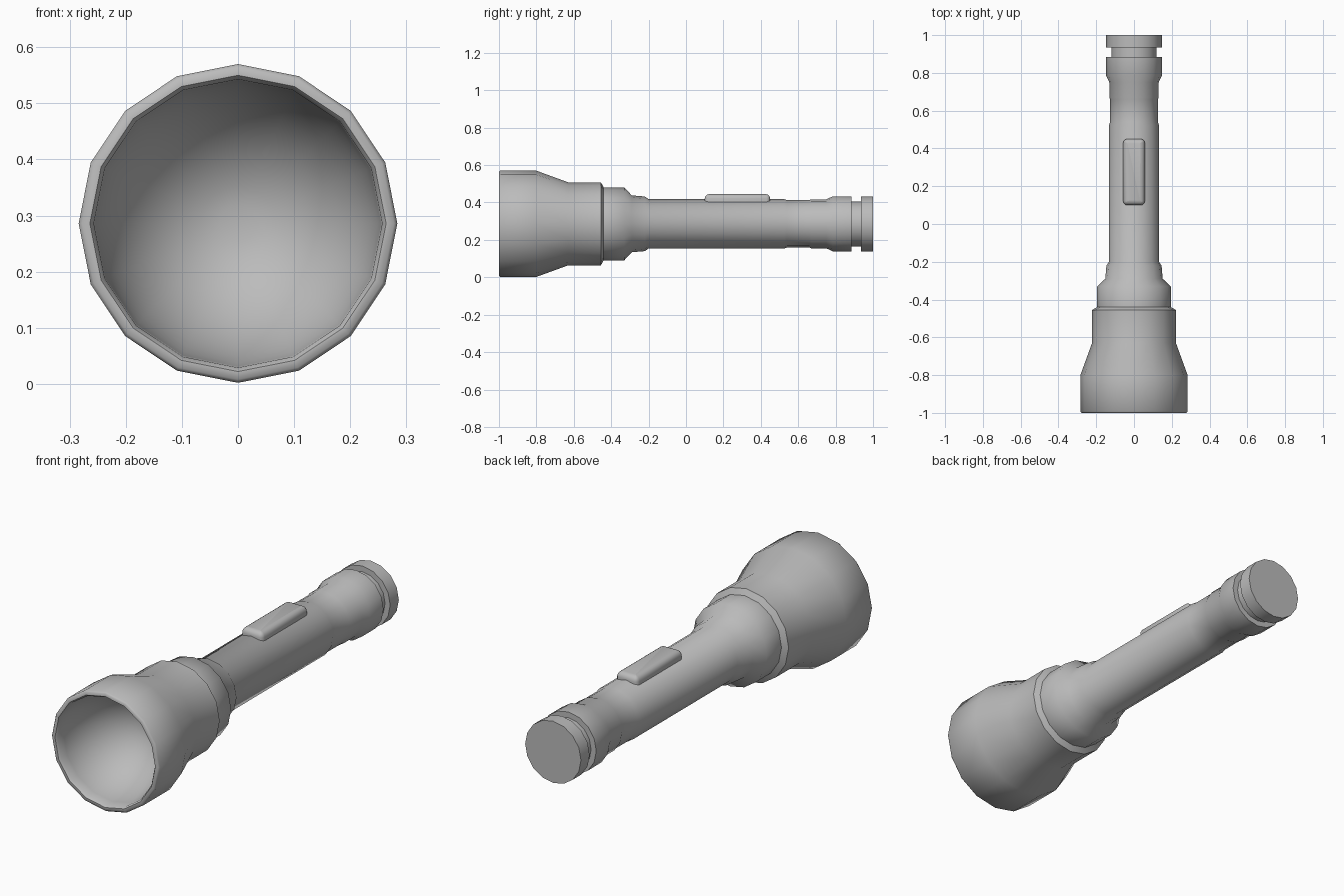
import bpy
import bmesh
import math

cube = bpy.data.objects.get("Cube")
if cube:
    bpy.data.objects.remove(cube, do_unlink=True)

AXIS_Z = 0.286
SIDES = 16

grey = bpy.data.materials.new("plain grey")
grey.use_nodes = True
grey.diffuse_color = (0.5, 0.5, 0.5, 1)
grey.node_tree.nodes["Principled BSDF"].inputs["Base Color"].default_value = (0.5, 0.5, 0.5, 1)


def finish(name, bm, angle):
    """Turn a bmesh into a smooth grey object."""
    bmesh.ops.recalc_face_normals(bm, faces=bm.faces)
    mesh = bpy.data.meshes.new(name)
    bm.to_mesh(mesh)
    bm.free()
    mesh.materials.append(grey)
    obj = bpy.data.objects.new(name, mesh)
    bpy.context.collection.objects.link(obj)
    bpy.ops.object.select_all(action='DESELECT')
    obj.select_set(True)
    bpy.context.view_layer.objects.active = obj
    bpy.ops.object.shade_smooth_by_angle(angle=math.radians(angle))
    return obj


def lathe(name, profile, angle=50):
    """Spin (y, radius) points around the long axis; close both ends."""
    bm = bmesh.new()
    rings = []
    for y, r in profile:
        ring = []
        for i in range(SIDES):
            a = math.tau * i / SIDES
            ring.append(bm.verts.new((r * math.sin(a), y, AXIS_Z + r * math.cos(a))))
        rings.append(ring)
    for a, b in zip(rings, rings[1:]):
        for i in range(SIDES):
            j = (i + 1) % SIDES
            bm.faces.new((a[i], a[j], b[j], b[i]))
    bm.faces.new(rings[0])
    bm.faces.new(rings[-1])
    return finish(name, bm, angle)


# Reflector bowl, running from its deep centre out to the rim
bowl = []
for k in range(1, 13):
    t = math.pi / 2 * k / 12
    bowl.append((-0.99 + 0.32 * math.cos(t), 0.257 * math.sin(t)))

# Rounded rim, flared head and stepped collar
head = [(-1, 0.264), (-1, 0.278), (-0.993, 0.284), (-0.8, 0.284),
        (-0.63, 0.222), (-0.455, 0.222), (-0.44, 0.195), (-0.33, 0.195),
        (-0.29, 0.152), (-0.22, 0.146), (-0.2, 0.132)]

# Handle tube, grip step and tail shoulder
handle = [(0.525, 0.132), (0.54, 0.127), (0.66, 0.127), (0.67, 0.131),
          (0.75, 0.131), (0.785, 0.147), (0.885, 0.147), (0.885, 0.12), (0.94, 0.12)]
lathe("torch_body", bowl + head + handle)

# Tail cap beyond the groove
lathe("tail_cap", [(0.935, 0.147), (1, 0.147)])

# Sliding switch: a rounded block on top of the handle
bm = bmesh.new()
bmesh.ops.create_cube(bm, size=1)
for v in bm.verts:
    v.co.x *= 0.114
    v.co.y = 0.275 + v.co.y * 0.35
    v.co.z = 0.413 + v.co.z * 0.064
upright = [e for e in bm.edges if abs(e.verts[0].co.z - e.verts[1].co.z) > 0.01]
bmesh.ops.bevel(bm, geom=upright, offset=0.02, segments=3, profile=0.5, affect='EDGES')
rim = [e for e in bm.edges if all(v.co.z > 0.44 for v in e.verts)]
bmesh.ops.bevel(bm, geom=rim, offset=0.025, segments=4, profile=0.5,
                affect='EDGES', clamp_overlap=False)
bmesh.ops.remove_doubles(bm, verts=bm.verts, dist=0.001)
finish("switch", bm, 60)
